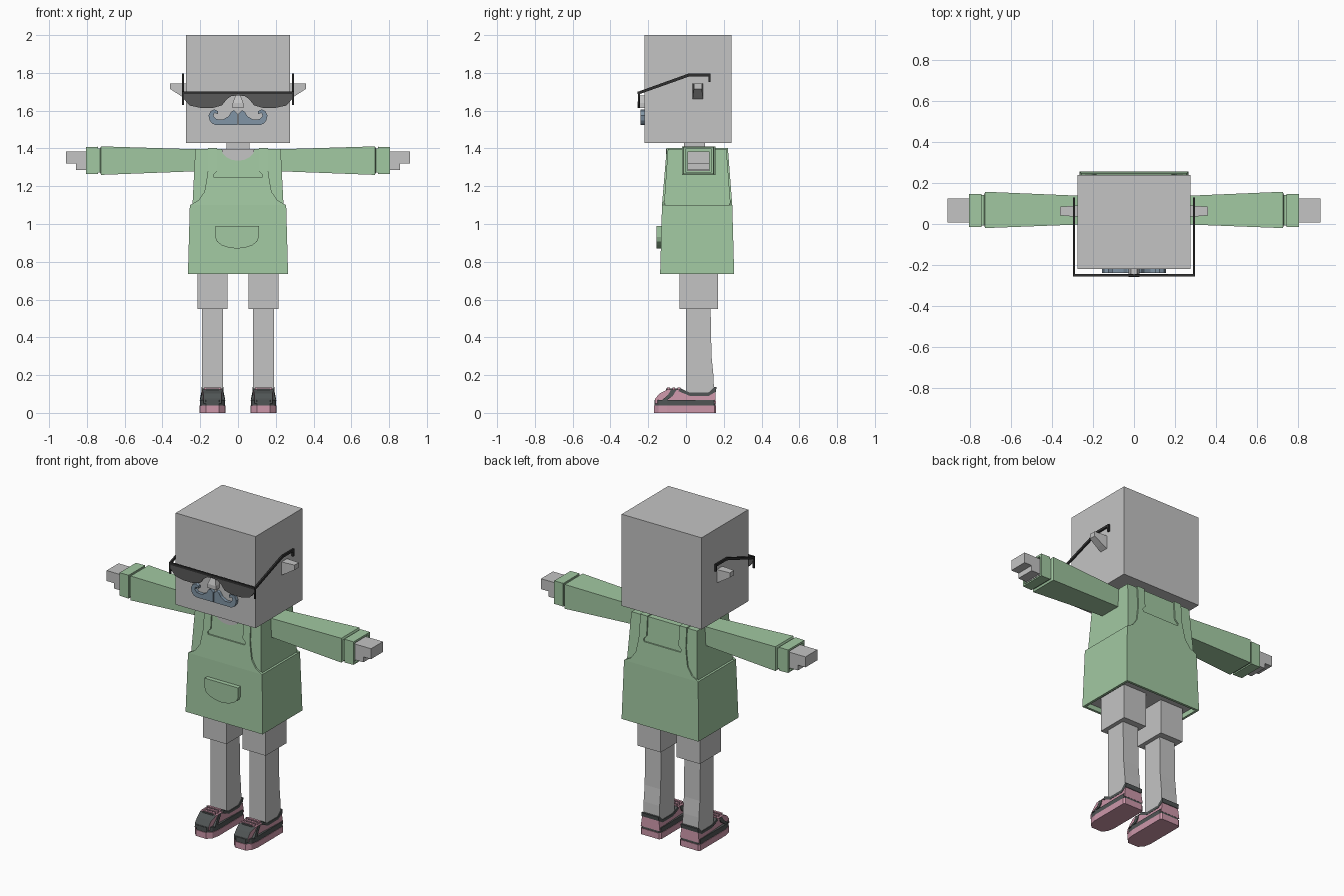
import bpy, bmesh, math
from mathutils import Vector

if "Cube" in bpy.data.objects:
    bpy.data.objects.remove(bpy.data.objects["Cube"])


def material(name, r, g, b):
    m = bpy.data.materials.new(name)
    m.use_nodes = True
    m.diffuse_color = (r, g, b, 1)
    m.node_tree.nodes["Principled BSDF"].inputs["Base Color"].default_value = (r, g, b, 1)
    return m


GREY = material("light grey", .55, .55, .55)
GREEN = material("soft green", .36, .58, .36)
PINK = material("pink", .61, .31, .40)
DARK = material("shoe dark grey", .08, .09, .09)
LENS = material("lens grey", .10, .10, .10)
FRAME = material("frame black", .03, .03, .03)
BLUE = material("blue grey", .22, .30, .38)


def finish(name, bm, mats, rule=None):
    bmesh.ops.recalc_face_normals(bm, faces=bm.faces)
    if rule:
        for f in bm.faces:
            f.material_index = int(rule(f))
    me = bpy.data.meshes.new(name)
    bm.to_mesh(me)
    bm.free()
    for m in mats:
        me.materials.append(m)
    ob = bpy.data.objects.new(name, me)
    bpy.context.collection.objects.link(ob)
    return ob


def place(axis, along, u, v):
    """Point with its 'along' coordinate on the axis, u and v on the others."""
    return Vector({"x": (along, u, v), "y": (u, along, v), "z": (u, v, along)}[axis])


def loft(name, axis, rings, mats, side=1, rule=None):
    """Rectangular rings (along, u0, u1, v0, v1) joined into a closed solid."""
    bm = bmesh.new()
    loops = []
    for a, u0, u1, v0, v1 in rings:
        loop = []
        for u, v in ((u0, v0), (u1, v0), (u1, v1), (u0, v1)):
            p = place(axis, a, u, v)
            p.x *= side
            loop.append(bm.verts.new(p))
        loops.append(loop)
    for l, m in zip(loops, loops[1:]):
        for i in range(4):
            j = (i + 1) % 4
            bm.faces.new((l[i], l[j], m[j], m[i]))
    bm.faces.new(loops[0])
    bm.faces.new(loops[-1])
    return finish(name, bm, mats, rule)


def box(name, x0, x1, y0, y1, z0, z1, mat, side=1):
    return loft(name, "z", [(z0, x0, x1, y0, y1), (z1, x0, x1, y0, y1)], [mat], side)


def prism(name, axis, pts, a, b, mats, side=1, shape=None, rule=None):
    """Outline extruded along an axis, optionally reshaped point by point."""
    bm = bmesh.new()
    loops = []
    for t in (a, b):
        loop = []
        for u, v in pts:
            p = place(axis, t, u, v)
            if shape:
                p = shape(p)
            p.x *= side
            loop.append(bm.verts.new(p))
        loops.append(loop)
    bm.faces.new(loops[0])
    bm.faces.new(loops[1])
    n = len(pts)
    for i in range(n):
        j = (i + 1) % n
        bm.faces.new((loops[0][i], loops[0][j], loops[1][j], loops[1][i]))
    return finish(name, bm, mats, rule)


def mirrored(half):
    return half + [(-x, z) for x, z in reversed(half) if x > 0]


def arc(cx, cz, rx, rz, n=8):
    """Lower half of an ellipse."""
    return [(cx + rx * math.cos(t), cz + rz * math.sin(t))
            for t in (math.pi + math.pi * i / n for i in range(n + 1))]


# Head, neck and neckline
box("head", -.275, .275, -.22, .24, 1.43, 2, GREY)
box("neck", -.06, .06, -.01, .1, 1.33, 1.44, GREY)
prism("neckline", "y", arc(0, 1.398, .088, .063), -.105, -.08, [GREY])

# Torso and apron skirt, hollow underneath with grey hips inside
loft("torso", "z", [(1.08, -.242, .242, -.118, .238), (1.397, -.226, .226, -.096, .214)], [GREEN])
loft("apron_skirt", "z", [
    (1.1, -.255, .255, -.127, .245), (.735, -.265, .265, -.137, .255),
    (.735, -.25, .25, -.122, .24), (.765, -.25, .25, -.122, .24)], [GREEN, GREY],
    rule=lambda f: f.normal.z < -.9 and f.calc_center_median().z > .75)

# Bibs with shoulder straps on both faces of the torso
bib = mirrored([(0, 1.245), (.125, 1.245), (.131, 1.26), (.11, 1.282), (.11, 1.402), (.16, 1.402),
                (.16, 1.28), (.167, 1.23), (.178, 1.17), (.21, 1.125), (.255, 1.1), (0, 1.1)])
# the centre points sit on the mirror line and are shared by both halves
bib = [p for p in bib if p != (0, 1.1)]
for name, y, lean in (("front_bib", -.127, .083), ("back_bib", .245, -.077)):
    prism(name, "y", bib, y, y + math.copysign(.015, lean), [GREEN],
          shape=lambda p: Vector((p.x, p.y + lean * (p.z - 1.1), p.z)))
prism("apron_pocket", "y", arc(-.005, .93, .115, .06) + [(.11, .99), (-.12, .99)],
      -.157, -.125, [GREEN])

# Nose and moustache
loft("nose", "z", [(1.615, -.028, .028, -.258, -.21), (1.64, -.028, .028, -.258, -.21),
                   (1.68, -.014, .014, -.245, -.21)], [GREY])
curl = [(.003, 1.525), (.003, 1.585), (.02, 1.602), (.035, 1.595), (.05, 1.57), (.08, 1.553),
        (.115, 1.555), (.13, 1.572), (.125, 1.588), (.105, 1.583), (.105, 1.597), (.125, 1.607),
        (.145, 1.598), (.156, 1.575), (.15, 1.548), (.137, 1.532), (.12, 1.525)]
lens = [(.295, 1.70), (.285, 1.66), (.255, 1.627), (.2, 1.615), (.13, 1.615), (.085, 1.628),
        (.06, 1.66), (.035, 1.678), (.002, 1.68), (.002, 1.69), (.1, 1.692)]
temple = [(-.255, 1.63), (-.255, 1.70), (.015, 1.797), (.13, 1.797), (.13, 1.752), (.118, 1.752),
          (.118, 1.782), (.02, 1.782), (-.245, 1.688), (-.245, 1.63)]

# Shoe outlines
sole = [(-.07, .15), (-.07, -.1), (-.06, -.145), (-.035, -.17), (.035, -.17), (.06, -.145),
        (.07, -.1), (.07, .15), (.06, .16), (-.06, .16)]
upper = [(-.165, .05), (-.163, .075), (-.14, .103), (-.10, .123), (-.03, .123), (.02, .10),
         (.12, .10), (.155, .13), (.158, .05)]
collar = [(-.04, .115), (-.03, .13), (.02, .107), (.118, .107), (.15, .137), (.162, .137),
          (.158, .112), (.12, .09), (.02, .09)]
flash = [(-.13, .065), (-.105, .065), (-.07, .09), (-.05, .122), (-.08, .122), (-.095, .095)]
CX = .135


def shoe_shape(p):
    k = .72 if p.y < -.13 else .84 if p.z > .09 else 1
    return Vector((CX + p.x * k, p.y, p.z))


def shifted(p):
    return Vector((p.x + CX, p.y, p.z))


for word, s in (("left", 1), ("right", -1)):
    # Face details
    prism(word + "_moustache", "y", curl, -.24, -.21, [BLUE], s)
    loft(word + "_ear", "x", [(.27, .035, .09, 1.66, 1.745), (.305, .037, .088, 1.68, 1.745),
                              (.36, .042, .084, 1.715, 1.745)], [GREY], s)
    # Sunglasses
    prism(word + "_lens", "y", lens, -.254, -.244, [LENS], s)
    box(word + "_brow_bar", 0, .295, -.257, -.246, 1.688, 1.702, FRAME, s)
    prism(word + "_temple", "x", temple, .287, .297, [FRAME], s)
    # Sleeve, grooved hollow cuff and stepped hand
    loft(word + "_sleeve", "x", [
        (.2, 0, .135, 1.28, 1.395), (.725, -.02, .157, 1.26, 1.411),
        (.73, -.008, .142, 1.272, 1.4), (.742, -.008, .142, 1.272, 1.4),
        (.742, -.015, .147, 1.264, 1.409), (.805, -.014, .146, 1.265, 1.408),
        (.805, -.002, .134, 1.274, 1.396), (.775, -.002, .134, 1.274, 1.396)], [GREEN], s)
    prism(word + "_hand", "y", [(.76, 1.385), (.91, 1.385), (.91, 1.32), (.858, 1.32), (.858, 1.287),
                                (.80, 1.287), (.80, 1.28), (.76, 1.28)], .008, .125, [GREY], s)
    # Shoulder strap over the top
    box(word + "_shoulder_strap", .11, .16, -.102, .222, 1.385, 1.403, GREEN, s)
    # Leg
    box(word + "_shorts_leg", .055, .215, -.035, .17, .55, .77, GREY, s)
    loft(word + "_lower_leg", "z", [(.08, .08, .19, 0, .15), (.2, .08, .19, 0, .145),
                                    (.3, .08, .19, 0, .135), (.56, .08, .19, 0, .13)], [GREY], s)
    # Shoe
    prism(word + "_sole", "z", sole, 0, .038, [PINK], s, shifted)
    prism(word + "_shoe_band", "z", sole, .038, .068, [DARK], s,
          lambda p: Vector((CX + p.x * .96, p.y * .98, p.z)))
    prism(word + "_shoe_upper", "x", upper, -.066, .066, [PINK, DARK], s, shoe_shape,
          lambda f: f.calc_center_median().y < -.11)
    prism(word + "_shoe_collar", "x", collar, -.059, .059, [DARK], s, shifted)
    prism(word + "_shoe_flash", "x", flash, -.068, .068, [DARK], s,
          lambda p: Vector((CX + p.x * (.84 if p.z > .085 else 1), p.y, p.z)))
    box(word + "_tongue", CX - .035, CX + .035, -.105, -.025, .12, .129, DARK, s)
    for i in range(3):
        y = -.1 + i * .028
        box(f"{word}_lace_{i + 1}", CX - .045, CX + .045, y, y + .014, .12, .135, PINK, s)
